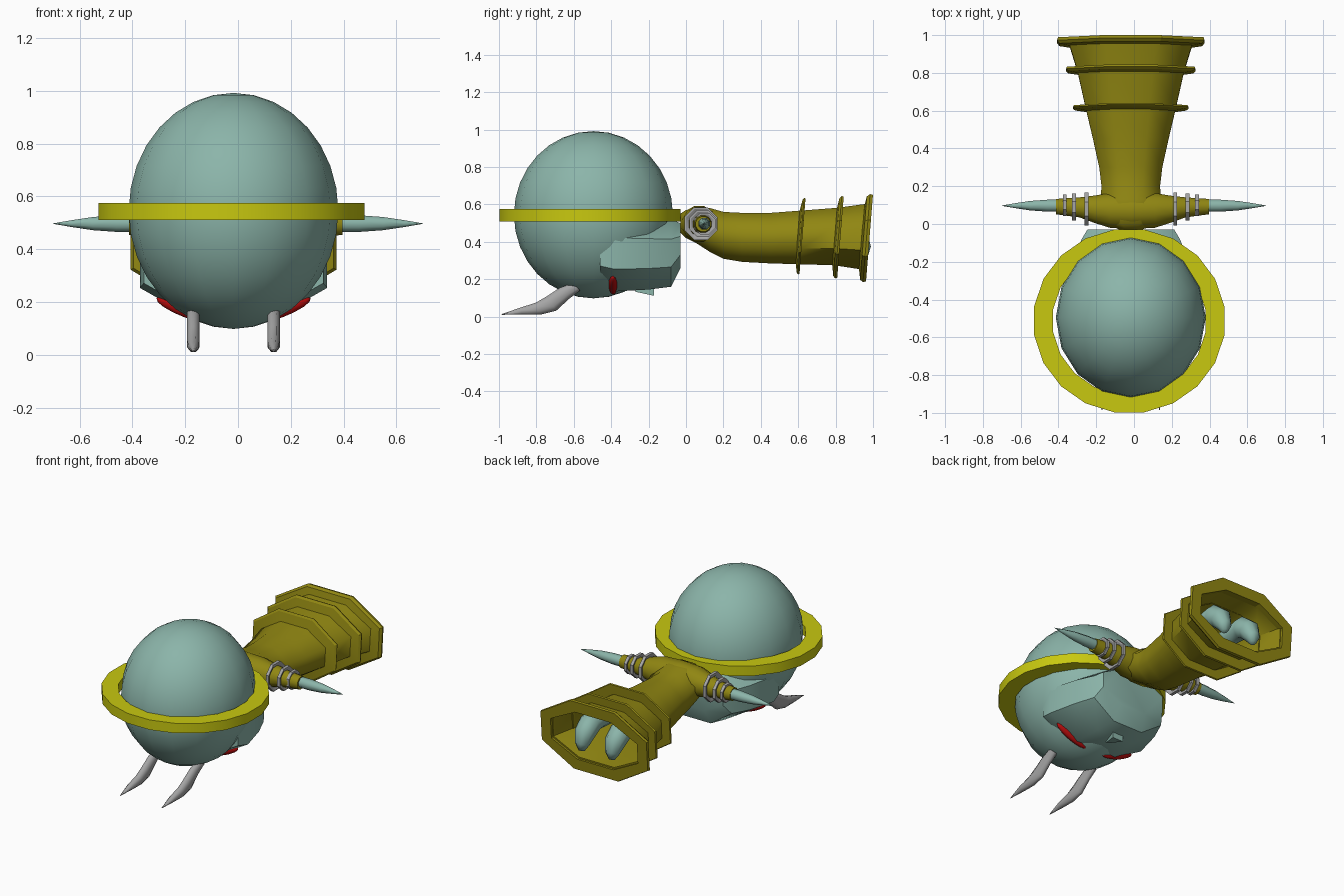
import bpy, bmesh, math
from mathutils import Vector

if "Cube" in bpy.data.objects:
    bpy.data.objects.remove(bpy.data.objects["Cube"], do_unlink=True)

CX = -0.017  # centre line of the figure
FLAT = 1 / math.cos(math.pi / 8)  # octagon radius from its flat sides


def material(name, r, g, b):
    m = bpy.data.materials.new(name)
    m.use_nodes = True
    m.diffuse_color = (r, g, b, 1)
    m.node_tree.nodes["Principled BSDF"].inputs["Base Color"].default_value = (r, g, b, 1)
    return m


TEAL = material("pale_teal", 0.26, 0.46, 0.40)
YELLOW = material("bright_yellow", 0.58, 0.58, 0.005)
OLIVE = material("dark_gold", 0.28, 0.24, 0.006)
GREY = material("grey", 0.38, 0.38, 0.38)
RED = material("red", 0.5, 0.004, 0.004)


def finish(name, bm, mat, angle):
    bmesh.ops.recalc_face_normals(bm, faces=bm.faces)
    me = bpy.data.meshes.new(name)
    bm.to_mesh(me)
    bm.free()
    me.materials.append(mat)
    ob = bpy.data.objects.new(name, me)
    bpy.context.collection.objects.link(ob)
    bpy.ops.object.select_all(action='DESELECT')
    bpy.context.view_layer.objects.active = ob
    ob.select_set(True)
    bpy.ops.object.shade_smooth_by_angle(angle=math.radians(angle))
    return ob


def loft(name, sections, mat, sides=8, angle=60, closed=False):
    """Skin rings given as (centre, U half axis, V half axis)."""
    bm = bmesh.new()
    rings = []
    for c, u, v in sections:
        ring = []
        for i in range(sides):
            a = 2 * math.pi * (i + 0.5) / sides
            ring.append(bm.verts.new(Vector(c) + Vector(u) * math.cos(a) + Vector(v) * math.sin(a)))
        rings.append(ring)
    pairs = list(zip(rings, rings[1:]))
    if closed:
        pairs.append((rings[-1], rings[0]))
    else:
        bm.faces.new(rings[0])
        bm.faces.new(rings[-1])
    for p, q in pairs:
        for i in range(sides):
            j = (i + 1) % sides
            bm.faces.new((p[i], p[j], q[j], q[i]))
    return finish(name, bm, mat, angle)


def along_y(y, hx, low, high, lean=0.0):
    """Octagonal section across y, optionally leaning backwards."""
    h = (high - low) / 2 * FLAT
    return (CX, y, (low + high) / 2), (hx * FLAT, 0, 0), (0, lean * h, h)


def along_x(x, y, z, r):
    return (x, y, z), (0, r, 0), (0, 0, r)


def ellipsoid(name, centre, radii, mat, segs, rows, tilt=0):
    bm = bmesh.new()
    bmesh.ops.create_uvsphere(bm, u_segments=segs, v_segments=rows, radius=1)
    ob = finish(name, bm, mat, 60)
    ob.location, ob.scale, ob.rotation_euler = centre, radii, (0, tilt, 0)
    return ob


# Head, with the face on its underside
ellipsoid("head", (CX, -0.495, 0.545), (0.397, 0.425, 0.447), TEAL, 16, 16)
loft("jaw", [along_y(-0.46, 0.34, 0.16, 0.54), along_y(-0.38, 0.355, 0.135, 0.54),
             along_y(-0.20, 0.31, 0.145, 0.53), along_y(-0.08, 0.26, 0.16, 0.52),
             along_y(-0.03, 0.23, 0.26, 0.50)], TEAL, angle=35)
loft("nose", [((CX, -0.27, 0.14), (0.01, 0, 0), (0, 0, 0.01)),
              ((CX, -0.17, 0.14), (0.055, 0, 0), (0, 0, 0.04))], TEAL, sides=4, angle=20)

# Hat brim
brim = []
for r, z in ((0.8, 0.51), (1, 0.51), (1, 0.575), (0.8, 0.575)):
    brim.append(((-0.025, -0.513, z), (0.51 * r, 0, 0), (0, 0.49 * r, 0)))
loft("hat_brim", brim, YELLOW, sides=20, angle=30, closed=True)

# Eyes and curved tusks
for side, word in ((-1, "right"), (1, "left")):
    ellipsoid(word + "_eye", (CX + side * 0.175, -0.39, 0.17), (0.125, 0.025, 0.03),
              RED, 12, 8, -side * 0.36)
    tusk = []
    for y, z, r, slope in ((-0.585, 0.16, 0.03, 0.9), (-0.65, 0.125, 0.042, 0.9),
                           (-0.72, 0.07, 0.05, 0.7), (-0.79, 0.043, 0.037, 0.4),
                           (-0.88, 0.03, 0.021, 0.2), (-0.985, 0.012, 0.002, 0.2)):
        normal = Vector((0, -slope, 1)).normalized()
        tusk.append(((CX + side * 0.152, y, z), (min(r, 0.026), 0, 0), normal * r))
    loft(word + "_tusk", tusk, GREY)

# Robe: outer skin, hem, then the hollow inside
robe = [(-0.03, 0.06, 0.45, 0.55), (0.0, 0.12, 0.42, 0.57), (0.06, 0.16, 0.39, 0.585),
        (0.13, 0.16, 0.345, 0.58), (0.2, 0.155, 0.31, 0.56), (0.3, 0.167, 0.293, 0.555),
        (0.45, 0.20, 0.285, 0.555), (0.62, 0.24, 0.28, 0.568), (0.8, 0.28, 0.275, 0.582),
        (0.965, 0.33, 0.25, 0.605), (0.965, 0.31, 0.27, 0.585), (0.8, 0.26, 0.295, 0.562),
        (0.5, 0.19, 0.305, 0.54)]
loft("robe", [along_y(y, hx, lo, hi, 0.1 * max(0, y - 0.3)) for y, hx, lo, hi in robe], OLIVE)

# Flared bands around the robe
for name, y, hx, low, high, t, wall in (("upper_band", 0.615, 0.305, 0.225, 0.635, 0.008, 0.08),
                                        ("middle_band", 0.815, 0.342, 0.205, 0.645, 0.011, 0.08),
                                        ("hem_band", 0.965, 0.39, 0.185, 0.655, 0.016, 0.075)):
    band = []
    for dy, inset in ((-t - 0.012, wall), (-t, 0.012), (0, 0), (t, 0.004), (t, wall)):
        band.append(along_y(y + dy, hx - inset, low + inset, high - inset, 0.08))
    loft(name, band, OLIVE, angle=20, closed=True)

# Sleeves, bracelets and pointed hands
for s, word in ((-1, "right"), (1, "left")):
    sleeve = [(0.0, 0.07, 0.10), (0.12, 0.072, 0.095), (0.2, 0.078, 0.075),
              (0.28, 0.088, 0.055), (0.405, 0.092, 0.042)]
    loft(word + "_sleeve", [along_x(CX / 2 + s * x, y, 0.495, r) for x, y, r in sleeve],
         OLIVE, sides=12)
    spike = [(0.38, 0.034), (0.46, 0.034), (0.55, 0.027), (0.63, 0.014), (0.70, 0.001)]
    loft(word + "_spike_hand", [along_x(s * x, 0.097, 0.497, r) for x, r in spike], TEAL)
    for n, (x, r) in enumerate(((0.235, 0.095), (0.3, 0.078), (0.35, 0.062))):
        ring = []
        for dx, dr in ((-0.01, -0.01), (-0.01, 0), (0.01, 0), (0.01, -0.01), (0, -0.028)):
            ring.append(along_x(CX + s * (x + dx), 0.08 + 0.03 * n / 3, 0.497, r + dr))
        loft(f"{word}_bracelet_{n + 1}", ring, GREY, sides=8, angle=25, closed=True)

    # Legs inside the robe, with drooping feet
    leg = [(0.5, 0.44, 0.06, 0), (0.78, 0.46, 0.06, 0), (0.86, 0.465, 0.07, 0.4),
           (0.92, 0.42, 0.065, 1.2), (0.95, 0.36, 0.045, 2.5), (0.955, 0.32, 0.02, 4)]
    feet = []
    for y, z, r, slope in leg:
        feet.append(((CX + s * 0.11, y, z), (r, 0, 0), Vector((0, slope, 1)).normalized() * r))
    loft(word + "_leg", feet, TEAL)
